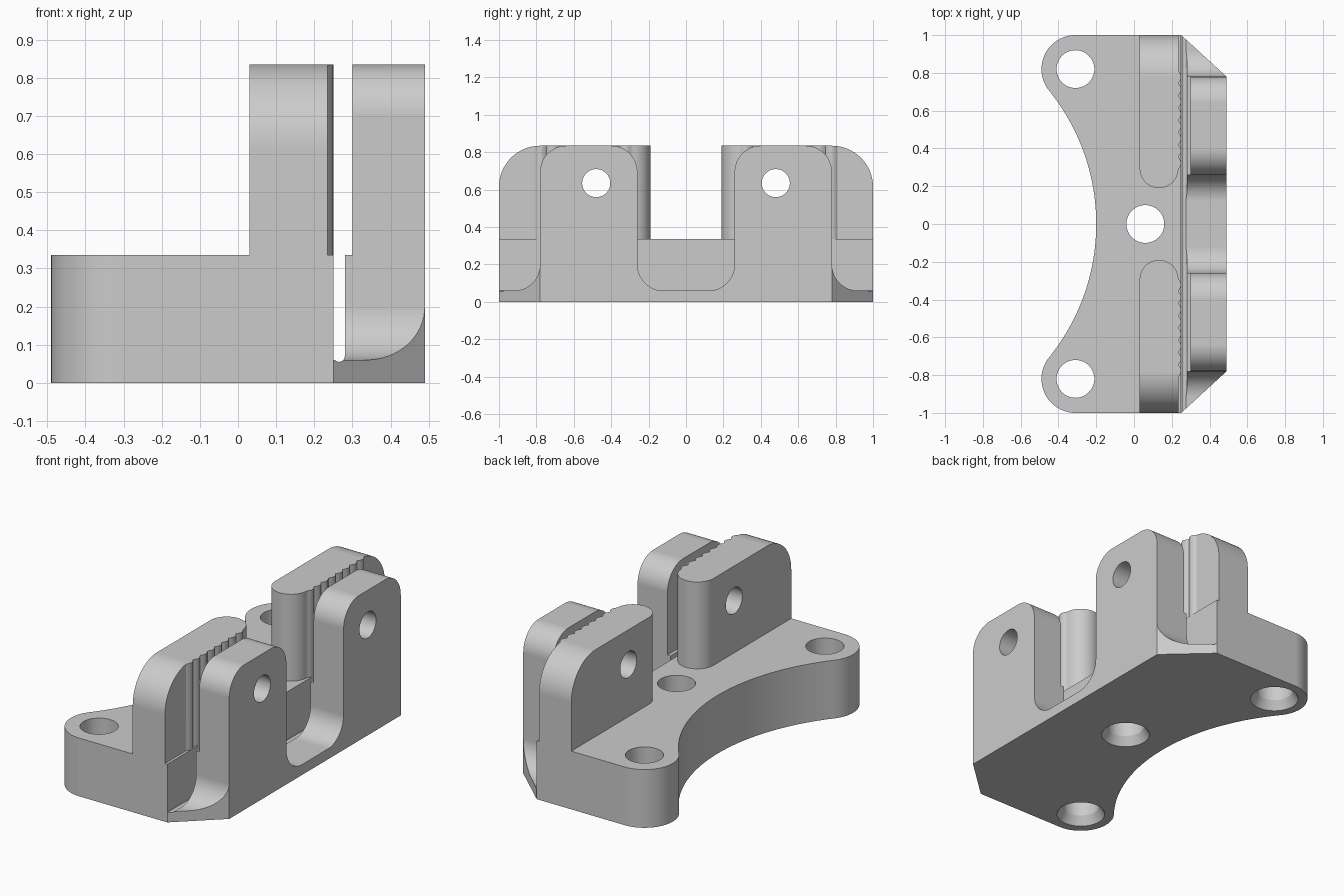
import bpy, bmesh
from math import sin, cos, radians, pi, hypot, atan2, degrees

cube = bpy.data.objects.get("Cube")
if cube:
    bpy.data.objects.remove(cube, do_unlink=True)

grey = bpy.data.materials.new("light grey")
grey.use_nodes = True
grey.diffuse_color = (0.6, 0.6, 0.6, 1)
grey.node_tree.nodes["Principled BSDF"].inputs["Base Color"].default_value = (0.6, 0.6, 0.6, 1)


def arc(cx, cy, r, a0, a1, n=16):
    angles = [radians(a0 + (a1 - a0) * i / n) for i in range(n + 1)]
    return [(cx + r * cos(a), cy + r * sin(a)) for a in angles]


def mirror_y(points):
    """Close a half outline by reflecting its first coordinate."""
    return points + [(-a, b) for a, b in reversed(points)]


def finish(name, bm):
    bmesh.ops.recalc_face_normals(bm, faces=bm.faces)
    mesh = bpy.data.meshes.new(name)
    bm.to_mesh(mesh)
    bm.free()
    mesh.materials.append(grey)
    obj = bpy.data.objects.new(name, mesh)
    bpy.context.collection.objects.link(obj)
    return obj


def prism(name, points, axis, lo, hi):
    """Extrude a flat outline along x, y or z."""
    place = {"x": lambda a, b, h: (h, a, b),
             "y": lambda a, b, h: (a, h, b),
             "z": lambda a, b, h: (a, b, h)}[axis]
    bm = bmesh.new()
    rings = [[bm.verts.new(place(a, b, h)) for a, b in points] for h in (lo, hi)]
    for ring in rings:
        bm.faces.new(ring)
    for i in range(len(points)):
        j = (i + 1) % len(points)
        bm.faces.new((rings[0][i], rings[0][j], rings[1][j], rings[1][i]))
    return finish(name, bm)


def box(name, x0, x1, z0, z1):
    return prism(name, [(x0, z0), (x1, z0), (x1, z1), (x0, z1)], "y", -1.2, 1.2)


def combine(target, tool, operation):
    """Apply a boolean and discard the tool."""
    mod = target.modifiers.new("boolean", "BOOLEAN")
    mod.operation = operation
    mod.solver = "EXACT"
    mod.object = tool
    with bpy.context.temp_override(object=target, active_object=target):
        bpy.ops.object.modifier_apply(modifier=mod.name)
    bpy.data.objects.remove(tool, do_unlink=True)


BASE_H, TOP, FLOOR = 0.335, 0.835, 0.06
BACK_X, FRONT_X = 0.25, 0.49

# Base with two rounded lugs and a concave side tangent to both
lug_x, lug_y, lug_r = -0.31, 0.82, 0.18
big_r, big_x = 1.124, -1.324
sweep = degrees(atan2(lug_y, lug_x - big_x))
outline = (arc(lug_x, lug_y, lug_r, 90, 180 + sweep, 24)
           + arc(big_x, 0, big_r, sweep, -sweep, 48)[1:-1]
           + arc(lug_x, -lug_y, lug_r, 180 - sweep, 270, 24)
           + [(BACK_X, -1), (BACK_X, 1)])
body = prism("clamp_bracket", outline, "z", 0, BASE_H)

# Front jaws and foot: bevelled stock shaped by a filleted elevation
stock = [(0.2, 1), (0.2, -1), (BACK_X, -1), (FRONT_X, -0.78), (FRONT_X, 0.78), (BACK_X, 1)]
front = prism("front_jaws", stock, "z", 0, 0.9)
f = 0.14
half = (arc(0.12, FLOOR + f, f, -90, 0)
        + arc(0.40, TOP - f, f, 180, 90)
        + arc(0.64, TOP - f, f, 90, 0)
        + arc(0.92, FLOOR + f, f, 180, 270)
        + [(1.1, FLOOR), (1.1, -0.1)])
combine(front, prism("jaw_elevation", mirror_y(half), "x", 0.1, 0.6), "INTERSECT")
combine(front, box("jaw_gap", 0, 0.262, FLOOR, 1), "DIFFERENCE")
combine(front, box("jaw_step", 0, 0.30, BASE_H, 1), "DIFFERENCE")
combine(body, front, "UNION")

# Narrow round-bottomed slot between the base and the front jaws
slot = arc(0.265, 0.07, 0.015, 180, 360, 12) + [(0.28, 1), (BACK_X, 1)]
combine(body, prism("slot", slot, "y", -1.2, 1.2), "DIFFERENCE")

# Rear jaws: one round end, a ribbed gripping face, a rounded outer shoulder
r = 0.1025
ribs = [(0.235 + 0.015 * abs(sin(pi * i / 8)), 0.29 + 0.52 * i / 64) for i in range(65)]
plan = arc(0.03 + r, 0.19 + r, r, 180, 350, 24) + ribs + [(0.235, 1), (0.03, 1)]
shoulder = [(0, 0)] + [(0, TOP)] + arc(0.78, TOP - 0.22, 0.22, 90, 0) + [(1, 0)]
for side in (-1, 1):
    jaw = prism("rear_jaw", [(x, side * y) for x, y in plan], "z", 0.2, 0.9)
    limit = prism("shoulder", [(side * y, z) for y, z in shoulder], "x", -0.2, 0.4)
    combine(jaw, limit, "INTERSECT")
    combine(body, jaw, "UNION")

# Clamp bolt holes through both jaws
for side in (-1, 1):
    combine(body, prism("bolt_hole", arc(side * 0.48, 0.635, 0.075, 0, 354.375, 63),
                        "x", -0.2, 0.7), "DIFFERENCE")

# Mounting holes, countersunk from below
for x, y in ((lug_x, lug_y), (lug_x, -lug_y), (0.06, 0)):
    combine(body, prism("mount_hole", arc(x, y, 0.1, 0, 354.375, 63), "z", -0.1, 0.6), "DIFFERENCE")
    bm = bmesh.new()
    bmesh.ops.create_cone(bm, cap_ends=True, segments=64, radius1=0.16, radius2=0.07, depth=0.15)
    bmesh.ops.translate(bm, verts=bm.verts, vec=(x, y, 0.025))
    combine(body, finish("countersink", bm), "DIFFERENCE")

# Smooth curved faces, crisp edges
bpy.ops.object.select_all(action="DESELECT")
body.select_set(True)
bpy.context.view_layer.objects.active = body
bpy.ops.object.shade_smooth_by_angle(angle=radians(30))
weighted = body.modifiers.new("weighted normals", "WEIGHTED_NORMAL")
weighted.keep_sharp = True
